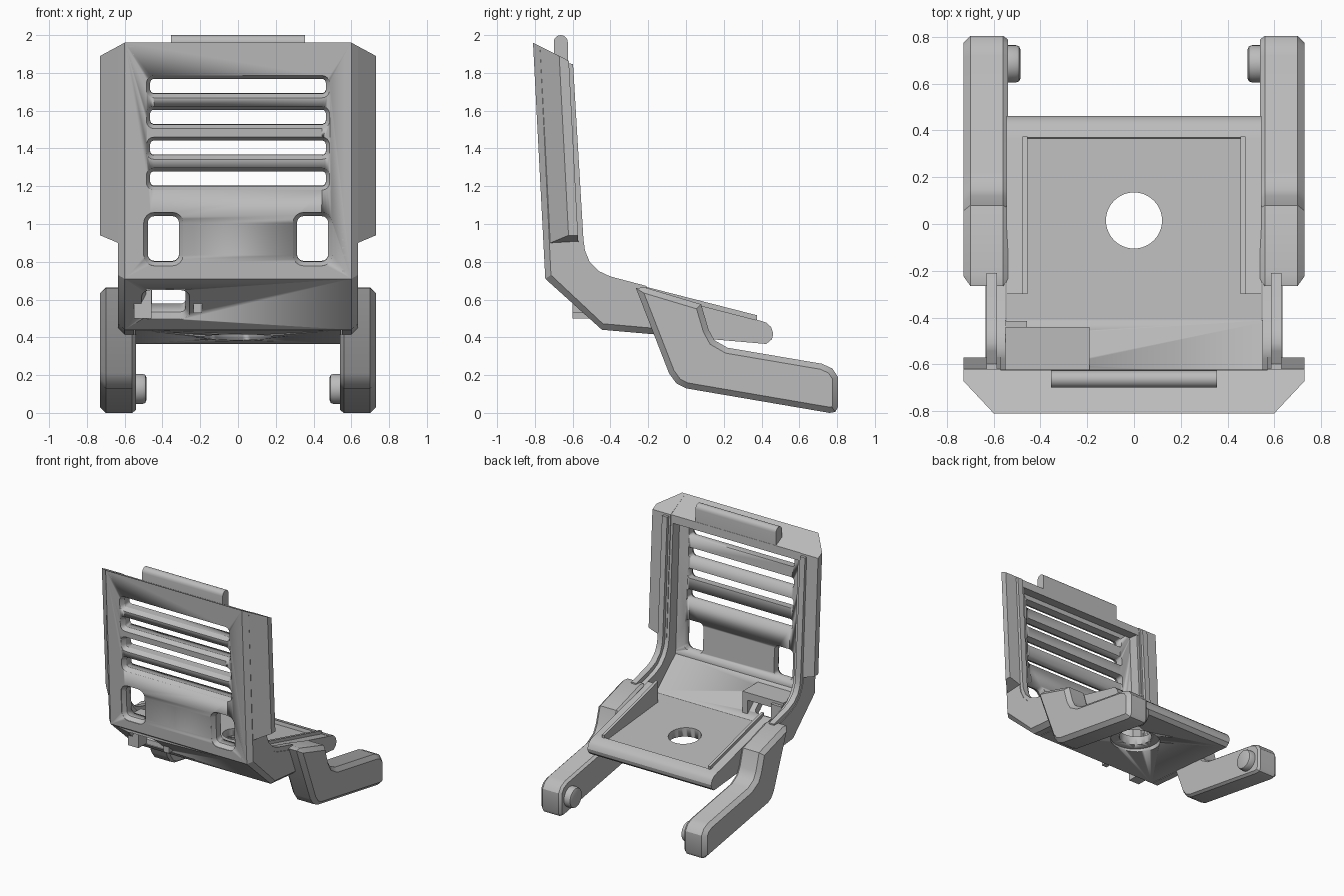
import bpy, bmesh, math
from mathutils import Matrix, Vector

if "Cube" in bpy.data.objects:
    bpy.data.objects.remove(bpy.data.objects["Cube"], do_unlink=True)

grey = bpy.data.materials.new("plain grey")
grey.use_nodes = True
grey.diffuse_color = (0.5, 0.5, 0.5, 1)
grey.node_tree.nodes["Principled BSDF"].inputs["Base Color"].default_value = (0.5, 0.5, 0.5, 1)


def activate(ob):
    bpy.ops.object.select_all(action='DESELECT')
    ob.select_set(True)
    bpy.context.view_layer.objects.active = ob


def loft(name, rings):
    """Skin a list of equal-length rings and cap both ends."""
    bm = bmesh.new()
    loops = [[bm.verts.new(p) for p in ring] for ring in rings]
    n = len(loops[0])
    for a, b in zip(loops, loops[1:]):
        for i in range(n):
            j = (i + 1) % n
            bm.faces.new((a[i], a[j], b[j], b[i]))
    bm.faces.new(loops[0])
    bm.faces.new(loops[-1])
    bmesh.ops.recalc_face_normals(bm, faces=bm.faces)
    me = bpy.data.meshes.new(name)
    bm.to_mesh(me)
    bm.free()
    me.materials.append(grey)
    ob = bpy.data.objects.new(name, me)
    bpy.context.collection.objects.link(ob)
    activate(ob)
    bpy.ops.object.shade_smooth_by_angle(angle=math.radians(32))
    return ob


def at_x(profile, x):
    return [(x, y, z) for y, z in profile]


def prism(name, profile, x0, x1):
    return loft(name, [at_x(profile, x0), at_x(profile, x1)])


def box(name, x0, x1, y0, y1, z0, z1):
    return prism(name, [(y0, z0), (y1, z0), (y1, z1), (y0, z1)], x0, x1)


def inset(profile, d):
    """Shrink a counter-clockwise polygon by d with mitred corners."""
    pts = [Vector(p) for p in profile]
    out = []
    for i, p in enumerate(pts):
        a = (p - pts[i - 1]).normalized()
        b = (pts[(i + 1) % len(pts)] - p).normalized()
        na, nb = Vector((-a.y, a.x)), Vector((-b.y, b.x))
        out.append(p + (na + nb) * d / (1 + na.dot(nb)))
    return out


def rounded_rect(w, h, r):
    pts = []
    for k, (sx, sz) in enumerate([(1, 1), (-1, 1), (-1, -1), (1, -1)]):
        for i in range(5):
            a = math.pi / 2 * (k + i / 4)
            pts.append((sx * (w / 2 - r) + r * math.cos(a),
                        sz * (h / 2 - r) + r * math.sin(a)))
    return pts


def cut(target, cutter):
    cutter.hide_render = True
    mod = target.modifiers.new("cut", 'BOOLEAN')
    mod.operation = 'DIFFERENCE'
    mod.solver = 'EXACT'
    mod.object = cutter
    activate(target)
    bpy.ops.object.modifier_apply(modifier=mod.name)
    bpy.data.objects.remove(cutter, do_unlink=True)


def flared_opening(target, centre, w, h, r, flare, tilt):
    """Cut a rounded opening whose front edge is chamfered outward."""
    m = Matrix.Translation(centre) @ Matrix.Rotation(tilt, 4, 'X')
    rings = []
    for depth, grow in [(-0.05, flare), (0.005, flare), (0.035, 0), (0.16, 0)]:
        ring = rounded_rect(w + 2 * grow, h + 2 * grow, r + grow)
        rings.append([m @ Vector((x, depth, z)) for x, z in ring])
    cut(target, loft("cutter", rings))


def front_y(z):
    return -0.745 - 0.052 * (z - 0.71)


# Back panel with the slanted plate below it
back = prism("back_panel", [(-0.81, 1.96), (-0.745, 0.71), (-0.445, 0.44), (-0.41, 0.535),
                            (-0.655, 0.75), (-0.71, 1.9)], -0.6, 0.6)
for i in range(4):
    z = 1.727 - 0.163 * i
    flared_opening(back, (0, front_y(z), z), 0.93, 0.078, 0.02, 0.02, 0.05)
for s in (1, -1):
    flared_opening(back, (s * 0.395, front_y(0.92), 0.92), 0.165, 0.24, 0.035, 0.022, 0.05)
flared_opening(back, (-0.383, -0.592, 0.572), 0.21, 0.19, 0.03, 0.022, math.radians(48))

# Floor plate with rounded lip and a stepped round hole
floor = prism("floor_plate", [(-0.445, 0.44), (0.425, 0.365), (0.455, 0.39), (0.462, 0.42),
                              (0.45, 0.455), (0.425, 0.478), (0.37, 0.495), (0.365, 0.467),
                              (-0.41, 0.535)], -0.545, 0.545)
for radius, z0, z1 in [(0.12, 0.3, 0.7), (0.185, 0.3, 0.435)]:
    ring = [(radius * math.cos(a), 0.015 + radius * math.sin(a))
            for a in (math.tau * i / 48 for i in range(48))]
    cut(floor, loft("cutter", [[(x, y, z) for x, y in ring] for z in (z0, z1)]))

# Top rim and rounded tab
prism("top_rim", [(-0.81, 1.96), (-0.802, 1.82), (-0.622, 1.8), (-0.625, 1.863)], -0.6, 0.6)
tab = [(-0.663 + 0.037 * math.cos(a), 1.963 + 0.037 * math.sin(a))
       for a in (math.pi * i / 10 for i in range(11))]
prism("top_tab", tab + [(-0.7, 1.86), (-0.626, 1.83)], -0.355, 0.355)

# Shared side outlines
rim = [(-0.1, 0.6), (-0.41, 0.69), (-0.48, 0.725), (-0.53, 0.78), (-0.56, 0.84),
       (-0.575, 0.92), (-0.627, 1.863)]
wall_full = [(-0.81, 1.96), (-0.745, 0.71), (-0.445, 0.44), (-0.1, 0.41)] + rim
wall_in = [(-0.773, 1.94), (-0.715, 0.73), (-0.44, 0.472), (-0.1, 0.442)] + rim
ridge = [(-0.21, 0.672), (-0.4, 0.722), (-0.46, 0.75), (-0.51, 0.8), (-0.535, 0.86),
         (-0.543, 0.92), (-0.598, 1.848), (-0.65, 1.85), (-0.6, 0.92), (-0.59, 0.83),
         (-0.55, 0.75), (-0.49, 0.69), (-0.42, 0.66), (-0.21, 0.61)]
arm = [(-0.265, 0.66), (-0.09, 0.21), (-0.05, 0.155), (0, 0.13), (0.76, 0), (0.79, 0.005),
       (0.805, 0.03), (0.805, 0.19), (0.775, 0.235), (0.72, 0.26), (0.22, 0.345),
       (0.15, 0.385), (0.12, 0.44), (0.08, 0.575), (-0.22, 0.665)]
wing = [(0.57, 0.01), (0.6, 0), (0.73, 0.135), (0.73, 0.185), (0.57, 0.185)]

for s, side in ((1, "left"), (-1, "right")):
    # Chamfered side wall and its raised inner ridge
    loft(side + "_side_wall", [at_x(wall_full, s * 0.55), at_x(wall_full, s * 0.6),
                               at_x(wall_in, s * 0.635)])
    prism(side + "_ridge", ridge, s * 0.585, s * 0.63)

    # Wing beside the back panel
    low, high = [], []
    for x, d in wing:
        z0, z1 = 0.885 + max(0, x - 0.635) * 0.58, 1.96 - 0.52 * d
        low.append((s * x, front_y(z0) + d, z0))
        high.append((s * x, front_y(z1) + d, z1))
    loft(side + "_wing", [low, high])

    # Seat edge with thin lip
    prism(side + "_seat_edge", [(-0.3, 0.45), (0.38, 0.39), (0.38, 0.49), (-0.3, 0.665)],
          s * 0.475, s * 0.545)
    prism(side + "_seat_lip", [(-0.3, 0.45), (0.375, 0.39), (0.375, 0.517), (-0.3, 0.69)],
          s * 0.455, s * 0.476)

    # Bent arm with chamfered faces and a round pin
    loft(side + "_arm", [at_x(inset(arm, 0.015), s * 0.54), at_x(arm, s * 0.56),
                         at_x(arm, s * 0.7), at_x(inset(arm, 0.03), s * 0.73)])
    pin = []
    for x, r in [(0.55, 0.08), (0.505, 0.08), (0.491, 0.074), (0.485, 0.06)]:
        pin.append([(s * x, 0.685 + r * math.cos(a), 0.127 + r * math.sin(a))
                    for a in (math.tau * i / 32 for i in range(32))])
    loft(side + "_pin", pin)

# Small housing over the slanted opening
box("housing_top", -0.55, -0.19, -0.66, -0.44, 0.67, 0.73)
box("housing_inner_wall", -0.235, -0.19, -0.6, -0.44, 0.53, 0.67)
box("housing_outer_wall", -0.55, -0.457, -0.6, -0.415, 0.5, 0.71)
